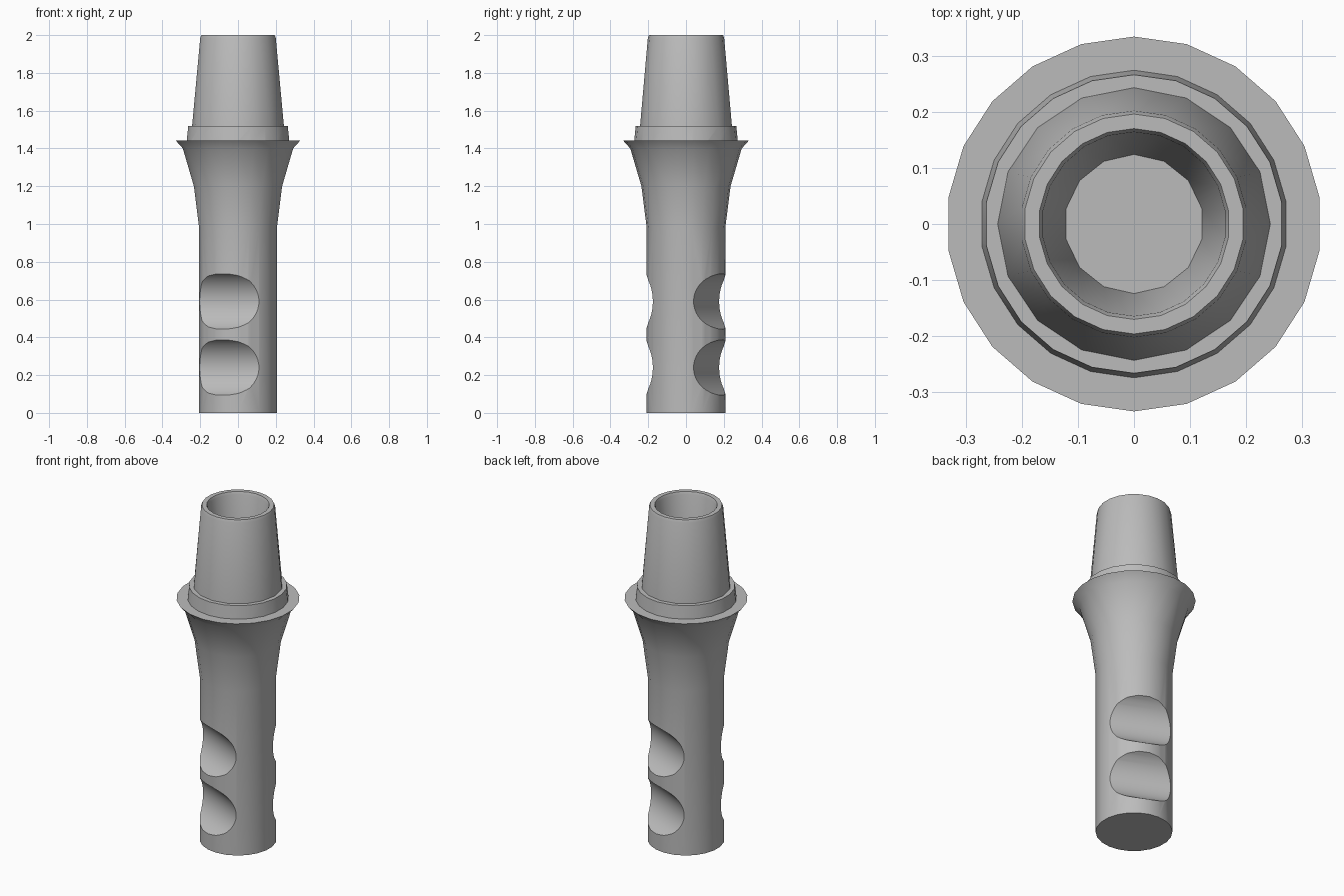
import bpy, bmesh, math
from mathutils import Matrix, Vector

cube = bpy.data.objects.get("Cube")
if cube:
    bpy.data.objects.remove(cube)

metal = bpy.data.materials.new("satin grey metal")
metal.use_nodes = True
GREY = (0.5, 0.5, 0.5, 1)
metal.diffuse_color = GREY
metal.node_tree.nodes["Principled BSDF"].inputs["Base Color"].default_value = GREY


def finish(bm, name):
    bmesh.ops.recalc_face_normals(bm, faces=bm.faces)
    mesh = bpy.data.meshes.new(name)
    bm.to_mesh(mesh)
    bm.free()
    mesh.materials.append(metal)
    obj = bpy.data.objects.new(name, mesh)
    bpy.context.collection.objects.link(obj)
    return obj


def ring(bm, radius, z, sides):
    """Horizontal polygon with one corner pointing to the back."""
    verts = [bm.verts.new((radius * math.sin(math.tau * i / sides),
                           radius * math.cos(math.tau * i / sides), z)) for i in range(sides)]
    edges = [bm.edges.new((verts[i - 1], verts[i])) for i in range(sides)]
    return verts, edges


# Stem, flange, collar, tapered post and bore: radius, height, sides
profile = [
    (0.208, 0, 22), (0.208, 0.98, 22), (0.236, 1.2, 22), (0.295, 1.4, 22),
    (0.334, 1.443, 22), (0.274, 1.443, 22), (0.266, 1.52, 22), (0.243, 1.52, 16),
    (0.202, 1.985, 22), (0.196, 2.0, 22), (0.17, 2.0, 22), (0.164, 1.985, 22),
    (0.124, 1.45, 14),
]
bm = bmesh.new()
rings = [ring(bm, *p) for p in profile]
for (_, lower), (_, upper) in zip(rings, rings[1:]):
    bmesh.ops.bridge_loops(bm, edges=lower + upper)
bm.faces.new(rings[0][0])
bm.faces.new(rings[-1][0])
body = finish(bm, "abutment_body")

# Horizontal cylinders that scoop two grips out of opposite sides of the stem
bm = bmesh.new()
for turn in (66.6, 246.6):
    for z in (0.24, 0.59):
        spin = Matrix.Rotation(math.radians(turn), 4, "Z")
        place = Matrix.Translation(Vector((0.282, 0, z)))
        lay = Matrix.Rotation(math.pi / 2, 4, "X")
        bmesh.ops.create_cone(bm, cap_ends=True, segments=48, radius1=0.165, radius2=0.165,
                              depth=0.8, matrix=spin @ place @ lay)
cutter = finish(bm, "grip_cutter")
cutter.hide_render = True
cutter.hide_set(True)

cut = body.modifiers.new("grips", "BOOLEAN")
cut.operation = "DIFFERENCE"
cut.solver = "EXACT"
cut.use_self = True
cut.object = cutter

# Bake the cut, then shade smooth with crisp edges
bpy.ops.object.select_all(action="DESELECT")
body.select_set(True)
bpy.context.view_layer.objects.active = body
bpy.ops.object.modifier_apply(modifier=cut.name)
bpy.data.objects.remove(cutter)
bpy.ops.object.shade_smooth_by_angle(angle=math.radians(35))
